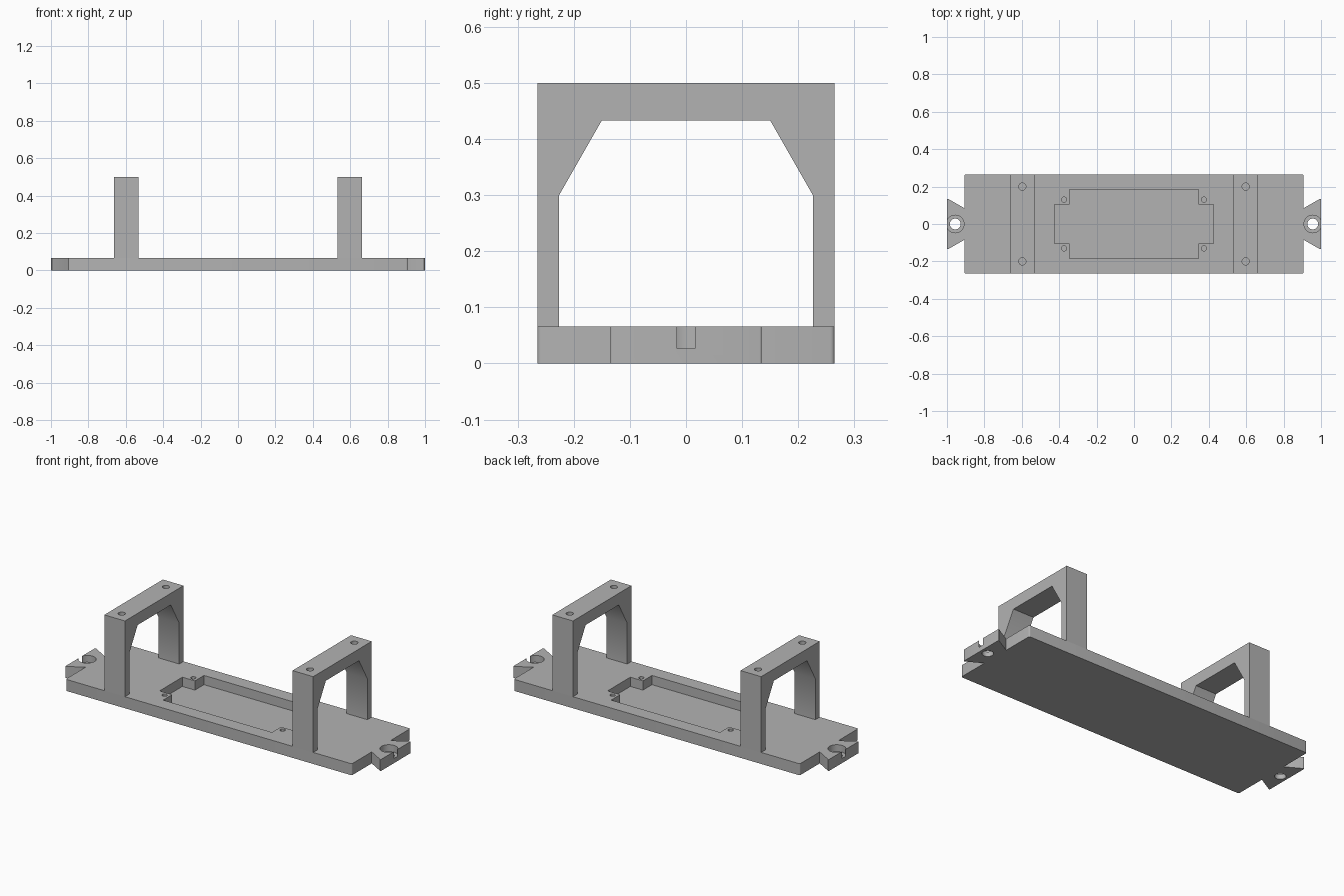
import bpy
import bmesh
import math
from mathutils import Vector

if "Cube" in bpy.data.objects:
    bpy.data.objects.remove(bpy.data.objects["Cube"], do_unlink=True)

grey = bpy.data.materials.new("plain grey")
grey.use_nodes = True
colour = (0.45, 0.45, 0.45, 1)
grey.diffuse_color = colour
grey.node_tree.nodes["Principled BSDF"].inputs["Base Color"].default_value = colour

TOP = 0.066        # plate thickness
POCKET = 0.013     # pocket floor height
SEAT = 0.027       # counterbore floor height
OVER = 0.1         # cutter overshoot height


def prism(name, outline, start, vector, rounded=None, radius=0.008):
    """Extrude a closed outline; rounded(v) picks the corners to round."""
    bm = bmesh.new()
    face = bm.faces.new([bm.verts.new(p) for p in outline])
    moved = bmesh.ops.extrude_face_region(bm, geom=[face])["geom"]
    bmesh.ops.translate(bm, vec=vector,
                        verts=[v for v in moved if isinstance(v, bmesh.types.BMVert)])
    bmesh.ops.translate(bm, vec=start, verts=bm.verts)
    if rounded:
        axis = Vector(vector).normalized()
        edges = [e for e in bm.edges
                 if abs((e.verts[0].co - e.verts[1].co).normalized().dot(axis)) > 0.99
                 and rounded(e.verts[0].co)]
        bmesh.ops.bevel(bm, geom=edges, offset=radius, segments=4,
                        profile=0.5, affect='EDGES')
    bmesh.ops.recalc_face_normals(bm, faces=bm.faces)
    mesh = bpy.data.meshes.new(name)
    bm.to_mesh(mesh)
    bm.free()
    obj = bpy.data.objects.new(name, mesh)
    mesh.materials.append(grey)
    bpy.context.collection.objects.link(obj)
    return obj


def cylinder(x, y, radius, low, high, sides=32):
    ring = [(radius * math.cos(2 * math.pi * i / sides),
             radius * math.sin(2 * math.pi * i / sides), 0) for i in range(sides)]
    return prism("hole_cutter", ring, (x, y, low), (0, 0, high - low))


def select(obj):
    bpy.ops.object.select_all(action='DESELECT')
    obj.select_set(True)
    bpy.context.view_layer.objects.active = obj


def cut(obj, cutters):
    select(obj)
    for cutter in cutters:
        cutter.hide_render = True
        mod = obj.modifiers.new("cut", 'BOOLEAN')
        mod.operation = 'DIFFERENCE'
        mod.solver = 'EXACT'
        mod.object = cutter
        bpy.ops.object.modifier_apply(modifier=mod.name)
        bpy.data.objects.remove(cutter, do_unlink=True)
    bpy.ops.object.shade_smooth_by_angle(angle=math.radians(30))


def four_way(quarter):
    """Mirror a quarter outline into a closed loop around the origin."""
    half = quarter + [(-x, y) for x, y in reversed(quarter)]
    return [(x, y, 0) for x, y in half + [(-x, -y) for x, y in half]]


# Base plate with a flared connector tab at each end
plate = prism("base_plate",
              four_way([(1.0, 0.138), (0.907, 0.085), (0.907, 0.265)]),
              (0, 0, 0), (0, 0, TOP),
              rounded=lambda v: abs(v.x) > 0.99 or abs(v.y) > 0.2)

# Cross-shaped pocket, corner screw holes, counterbored tab holes
cutters = [prism("pocket_cutter",
                 four_way([(0.425, 0.103), (0.345, 0.103), (0.345, 0.185)]),
                 (0, 0, POCKET), (0, 0, OVER))]
for side in (1, -1):
    for y in (0.13, -0.13):
        cutters.append(cylinder(side * 0.374, y, 0.014, POCKET, OVER))
    cutters.append(cylinder(side * 0.956, 0, 0.047, SEAT, OVER))
    cutters.append(cylinder(side * 0.956, 0, 0.029, -OVER, OVER))
cut(plate, cutters)

# Two upright arches with chamfered openings and screw holes on top
half_arch = [(0.265, TOP), (0.265, 0.5)]
half_opening = [(0.15, 0.433), (0.226, 0.3), (0.226, TOP)]
arch = (half_arch + [(-y, z) for y, z in reversed(half_arch)]
        + [(-y, z) for y, z in reversed(half_opening)] + half_opening)
for side, name in ((1, "left_arch"), (-1, "right_arch")):
    bracket = prism(name, [(0, y, z) for y, z in arch],
                    (side * 0.531, 0, 0), (side * 0.131, 0, 0))
    cut(bracket, [cylinder(side * 0.597, y, 0.019, 0.4, 0.6) for y in (0.2, -0.2)])
